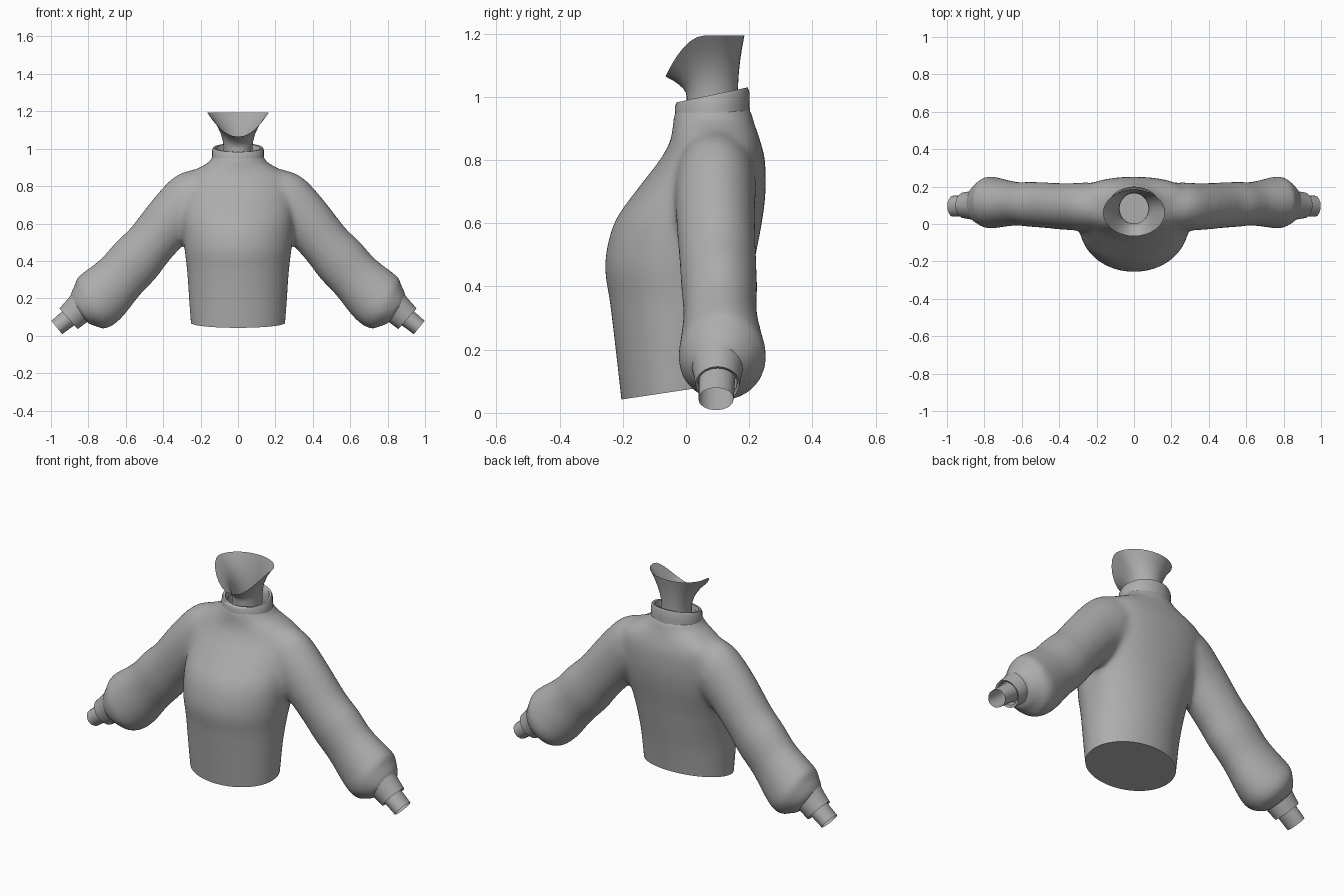
import bpy, bmesh, math
from mathutils import Vector

if "Cube" in bpy.data.objects:
    bpy.data.objects.remove(bpy.data.objects["Cube"])

grey = bpy.data.materials.new("soft grey")
grey.diffuse_color = (0.42, 0.42, 0.42, 1)
grey.use_nodes = True
grey.node_tree.nodes["Principled BSDF"].inputs["Base Color"].default_value = grey.diffuse_color


def loft(name, rings, cap_start=False, cap_end=False):
    """Skin a list of closed rings of points."""
    bm = bmesh.new()
    rows = [[bm.verts.new(p) for p in ring] for ring in rings]
    for a, b in zip(rows, rows[1:]):
        for i in range(len(a)):
            j = (i + 1) % len(a)
            bm.faces.new((a[i], a[j], b[j], b[i]))
    if cap_start:
        bm.faces.new(rows[0][::-1])
    if cap_end:
        bm.faces.new(rows[-1])
    bmesh.ops.recalc_face_normals(bm, faces=bm.faces)
    me = bpy.data.meshes.new(name)
    bm.to_mesh(me)
    bm.free()
    me.materials.append(grey)
    ob = bpy.data.objects.new(name, me)
    bpy.context.collection.objects.link(ob)
    return ob


def smooth(ob, angle=40):
    bpy.ops.object.select_all(action='DESELECT')
    ob.select_set(True)
    bpy.context.view_layer.objects.active = ob
    bpy.ops.object.shade_smooth_by_angle(angle=math.radians(angle))


def angles(n):
    return [2 * math.pi * i / n for i in range(n)]


def spline(rows, steps=4):
    """Catmull-Rom interpolation through rows of numbers."""
    out = []
    for k in range(len(rows) - 1):
        p = [rows[min(max(k + d, 0), len(rows) - 1)] for d in (-1, 0, 1, 2)]
        for s in range(steps):
            t = s / steps
            out.append([0.5 * (2 * b + (c - a) * t + (2 * a - 5 * b + 4 * c - d) * t * t
                               + (3 * b - a - 3 * c + d) * t ** 3) for a, b, c, d in zip(*p)])
    return out + [list(rows[-1])]


def tube(sections, n, side, axis=None):
    """Rings across a limb path; section = x, z, in-plane radius, y centre, y radius."""
    rings = []
    for k, (x, z, r, yc, ry) in enumerate(sections):
        a, b = sections[max(k - 1, 0)], sections[min(k + 1, len(sections) - 1)]
        d = axis or Vector((b[0] - a[0], b[1] - a[1])).normalized()
        rings.append([(side * (x - d.y * r * math.cos(t)), yc + ry * math.sin(t),
                       z + d.x * r * math.cos(t)) for t in angles(n)])
    return rings


def torso_ring(z, w, f, b):
    """Oval slice whose back half grows flatter towards the shoulders."""
    power = 1 - .5 * min(max((z - .25) / .35, 0), 1) * min(max((.95 - z) / .1, 0), 1)
    mid, half, ring = (f + b) / 2, (b - f) / 2, []
    for t in angles(48):
        s = math.sin(t)
        ring.append((w * math.cos(t), mid + half * (s ** power if s > 0 else s), z))
    return ring


# Torso: height, half width, front y, back y
torso_rows = [(-.08, .238, -.192, .14), (.05, .252, -.206, .15), (.2, .263, -.223, .17),
              (.35, .273, -.241, .195), (.47, .287, -.257, .215), (.6, .298, -.228, .24),
              (.7, .302, -.16, .252), (.8, .298, -.083, .25), (.86, .27, -.05, .235),
              (.9, .205, -.043, .222), (.93, .155, -.04, .212), (.97, .132, -.035, .205)]
torso = loft("sweater_body", [torso_ring(*row) for row in spline(torso_rows)], True, True)

# Puffed sleeves: x, z, in-plane radius, y centre, y radius
sleeve_rows = [(.10, .81, .10, .1, .11), (.18, .77, .135, .095, .12), (.25, .722, .157, .094, .128),
               (.35, .632, .144, .093, .126), (.47, .49, .136, .1, .122), (.545, .405, .145, .105, .121),
               (.63, .312, .143, .108, .117), (.72, .222, .159, .113, .131), (.775, .173, .157, .115, .141),
               (.815, .148, .124, .112, .12), (.848, .122, .085, .105, .09)]
sleeves = [loft("sleeve", tube(spline(sleeve_rows), 32, s), True, True) for s in (-1, 1)]

# Fuse body and sleeves into one soft garment
bpy.ops.object.select_all(action='DESELECT')
for ob in sleeves + [torso]:
    ob.select_set(True)
bpy.context.view_layer.objects.active = torso
bpy.ops.object.join()
rm = torso.modifiers.new("fuse", 'REMESH')
rm.mode, rm.voxel_size = 'VOXEL', 0.013
sm = torso.modifiers.new("soften", 'SMOOTH')
sm.factor, sm.iterations = 0.5, 20
bpy.ops.object.modifier_apply(modifier="fuse")
bpy.ops.object.modifier_apply(modifier="soften")

# Cut the tilted hem, close its underside and open the neck hole
bm = bmesh.new()
bm.from_mesh(torso.data)
low = [f for f in bm.faces if abs(f.calc_center_median().x) < .32 and f.calc_center_median().z < .25]
geom = set(low) | {e for f in low for e in f.edges} | {v for f in low for v in f.verts}
cut = bmesh.ops.bisect_plane(bm, geom=list(geom), plane_co=(0, -.2, .043),
                             plane_no=(0, .15, -1), clear_outer=True)
hem = [e for e in cut["geom_cut"] if isinstance(e, bmesh.types.BMEdge) and e.is_boundary]
bmesh.ops.edgeloop_fill(bm, edges=hem)
hole = [f for f in bm.faces if f.calc_center_median().z > .9
        and (f.calc_center_median().xy - Vector((0, .085))).length < .105]
bmesh.ops.delete(bm, geom=hole, context='FACES')
bmesh.ops.recalc_face_normals(bm, faces=bm.faces)
bm.to_mesh(torso.data)
bm.free()
torso.data.materials.clear()
torso.data.materials.append(grey)
smooth(torso, 60)

# Rolled collar: height, x radius, y radius, with a tilted top
collar_rows = [(.9, .15, .122), (.93, .143, .12), (.96, .139, .118), (.995, .138, .117),
               (1.006, .132, .112), (1.004, .12, .1), (.97, .112, .094), (.92, .11, .092)]
smooth(loft("collar", [
    [(rx * math.cos(t), .083 + ry * math.sin(t), z + .2 * ry * math.sin(t) * (z - .88) / .12)
     for t in angles(32)] for z, rx, ry in collar_rows]), 60)

# Neck flaring into an open jaw-shaped rim
neck_rings = []
for z0, k in [(.92, 0), (.96, 0), (1.0, 0), (1.0, .2), (1.0, .4), (1.0, .6), (1.0, .8), (1.0, 1)]:
    ring = []
    for t in angles(32):
        c, s = math.cos(t), math.sin(t)
        rim_z = 1.194 - .13 * max(0, c) ** 2
        m = k ** 2
        ring.append((s * (.077 + .088 * m), (.083 - .081 * c) * (1 - m) + (.06 - .125 * c) * m,
                     z0 + (rim_z - 1.0) * k))
    neck_rings.append(ring)
smooth(loft("neck", neck_rings, cap_start=True), 50)

# Cuffs with a turned-in rim, and open wrists
cuff_rows = [(.835, .158, .084, .1, .084), (.855, .138, .081, .1, .08), (.875, .119, .078, .1, .075),
             (.906, .091, .074, .1, .07), (.902, .095, .062, .1, .062), (.87, .124, .06, .1, .06)]
wrist_rows = [(.84, .15, .052, .098, .06), (.90, .1, .05, .097, .058), (.969, .044, .046, .095, .056)]
for s, tag in ((-1, "right"), (1, "left")):
    smooth(loft(tag + "_cuff", tube(cuff_rows, 20, s, Vector((.75, -.66)))), 50)
    smooth(loft(tag + "_wrist", tube(wrist_rows, 16, s)), 50)
